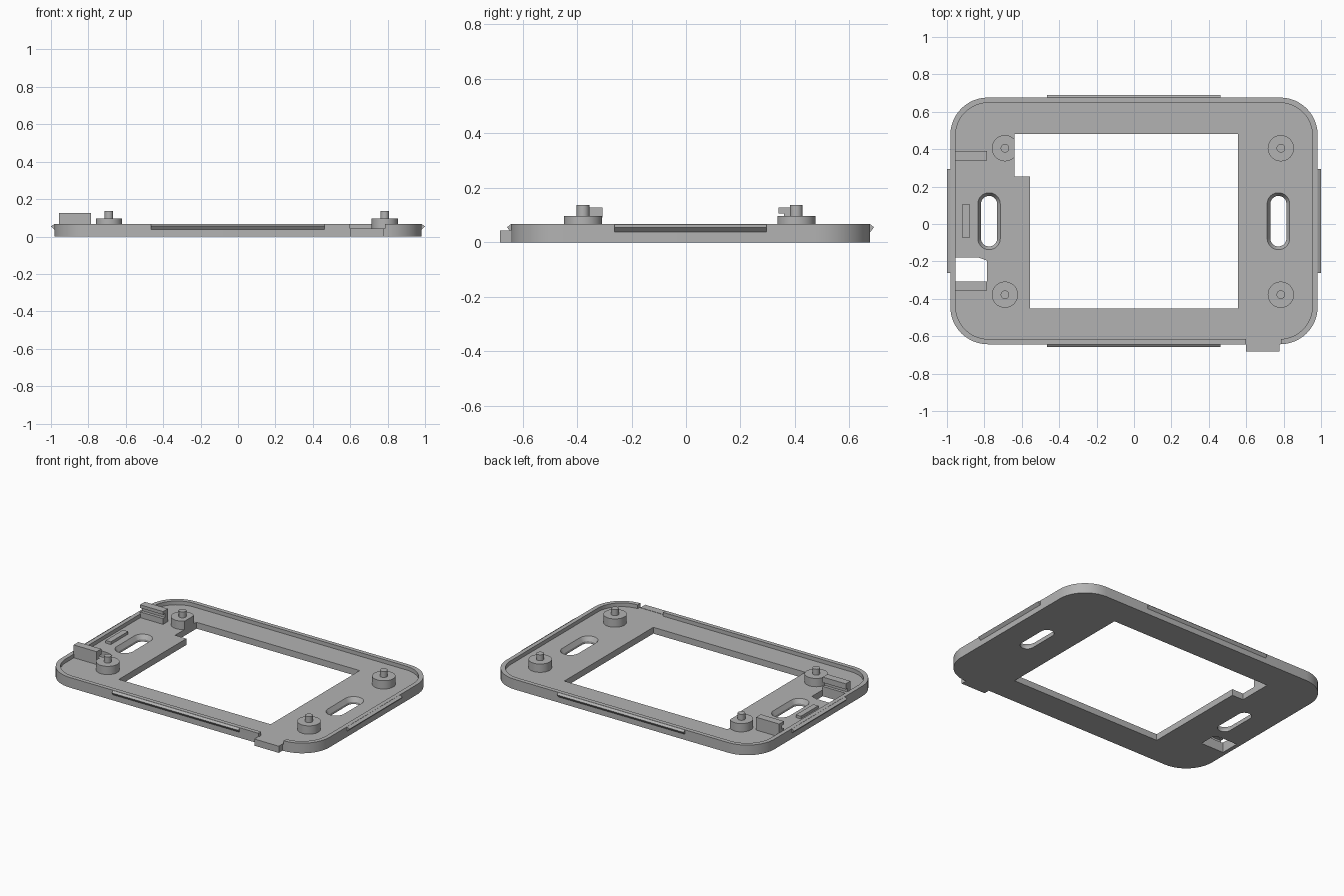
import bpy, bmesh
from math import sin, cos, pi, radians

if "Cube" in bpy.data.objects:
    bpy.data.objects.remove(bpy.data.objects["Cube"])

grey = bpy.data.materials.new("matte grey")
grey.use_nodes = True
grey.diffuse_color = (0.45, 0.45, 0.45, 1)
grey.node_tree.nodes["Principled BSDF"].inputs["Base Color"].default_value = grey.diffuse_color

FLOOR, RIM = 0.042, 0.067      # heights of the tray floor and rim
LEFT, RIGHT, FRONT, BACK = -0.982, 0.982, -0.643, 0.676
WALL = 0.028


def loft(name, rings):
    """Closed solid through a stack of equal-length rings of 3D points."""
    bm = bmesh.new()
    loops = [[bm.verts.new(p) for p in ring] for ring in rings]
    n = len(loops[0])
    bm.faces.new(loops[0])
    bm.faces.new(loops[-1])
    for a, b in zip(loops, loops[1:]):
        for i in range(n):
            bm.faces.new((a[i], a[(i + 1) % n], b[(i + 1) % n], b[i]))
    bmesh.ops.recalc_face_normals(bm, faces=bm.faces)
    mesh = bpy.data.meshes.new(name)
    bm.to_mesh(mesh)
    bm.free()
    mesh.materials.append(grey)
    obj = bpy.data.objects.new(name, mesh)
    bpy.context.collection.objects.link(obj)
    return obj


def prism(name, outline, z0, z1):
    return loft(name, [[(x, y, z) for x, y in outline] for z in (z0, z1)])


def rounded(x0, x1, y0, y1, r, steps=12):
    """Rounded rectangle outline, also used for circles and slots."""
    corners = ((x1 - r, y1 - r), (x0 + r, y1 - r), (x0 + r, y0 + r), (x1 - r, y0 + r))
    return [(cx + r * cos(pi / 2 * (q + i / steps)), cy + r * sin(pi / 2 * (q + i / steps)))
            for q, (cx, cy) in enumerate(corners) for i in range(steps + 1)]


def circle(x, y, r, n=40):
    return [(x + r * cos(2 * pi * i / n), y + r * sin(2 * pi * i / n)) for i in range(n)]


def box(name, x0, x1, y0, y1, z0, z1):
    return prism(name, [(x0, y0), (x1, y0), (x1, y1), (x0, y1)], z0, z1)


def cut(target, cutter, keep=False):
    mod = target.modifiers.new("cut", "BOOLEAN")
    mod.operation, mod.solver, mod.object = "DIFFERENCE", "EXACT", cutter
    bpy.context.view_layer.update()
    mesh = bpy.data.meshes.new_from_object(target.evaluated_get(bpy.context.evaluated_depsgraph_get()))
    target.modifiers.clear()
    target.data = mesh
    if not keep:
        bpy.data.objects.remove(cutter)


def smooth(obj):
    bpy.ops.object.select_all(action="DESELECT")
    obj.select_set(True)
    bpy.context.view_layer.objects.active = obj
    bpy.ops.object.shade_smooth_by_angle(angle=radians(30))


# Tray: rounded plate with a raised rim
tray = prism("tray", rounded(LEFT, RIGHT, FRONT, BACK, 0.2), 0, RIM)
cut(tray, prism("recess", rounded(LEFT + WALL, RIGHT - WALL, FRONT + WALL, BACK - WALL, 0.175), FLOOR, 0.2))

# Screen window with its stepped corner
window = prism("window_cutter", [(-0.557, -0.452), (0.556, -0.452), (0.556, 0.48),
                                 (-0.64, 0.48), (-0.64, 0.255), (-0.557, 0.255)], -0.1, 0.3)
cut(tray, window, keep=True)

# Connector opening and gap in the rim for the tab
cut(tray, prism("opening", [(-0.955, -0.307), (-0.787, -0.307), (-0.787, -0.195),
                            (-0.83, -0.18), (-0.955, -0.18)], -0.1, 0.3))
cut(tray, box("rim_gap", 0.6, 0.785, -0.8, -0.6, FLOOR, 0.2))

# Slots with flared upper edges
for x in (-0.775, 0.772):
    rings = []
    for z, w in ((-0.05, 0.043), (0.015, 0.043), (FLOOR, 0.06), (0.1, 0.06)):
        rings.append([(px, py, z) for px, py in
                      rounded(x - w, x + w, 0.015 - 0.092 - w, 0.015 + 0.092 + w, w - 0.0005)])
    cut(tray, loft("slot", rings))
smooth(tray)

# Mounting bosses with locating pins
for side, x in (("right", -0.69), ("left", 0.785)):
    for end, y in (("front", -0.378), ("back", 0.405)):
        boss = prism(f"{end}_{side}_boss", circle(x, y, 0.07), FLOOR - 0.005, 0.097)
        if (side, end) == ("right", "back"):
            cut(boss, window, keep=True)
        smooth(boss)
        smooth(prism(f"{end}_{side}_pin", circle(x, y, 0.023, 24), 0.095, 0.136))
bpy.data.objects.remove(window)

# Snap ridges: triangular bars along the four sides
MID, TOP, LOW = 0.055, 0.066, 0.037
for name, y, out in (("front_ridge", FRONT, -0.014), ("back_ridge", BACK, 0.014)):
    loft(name, [[(x, y - out / 3, LOW), (x, y, LOW), (x, y + out, MID), (x, y, TOP), (x, y - out / 3, TOP)]
                for x in (-0.465, 0.462)])
for name, x, out in (("right_ridge", LEFT, -0.018), ("left_ridge", RIGHT, 0.018)):
    loft(name, [[(x - out / 3, y, LOW), (x, y, LOW), (x + out, y, MID), (x, y, TOP), (x - out / 3, y, TOP)]
                for y in (-0.262, 0.295)])

# Pull tab on the front edge
box("front_tab", 0.598, 0.777, -0.683, FRONT + 0.01, 0, 0.044)

# Grooved board holders facing each other, and the small rib between them
for name, inner, outer, g0, g1 in (("back_holder", 0.34, 0.39, 0.08, 0.106),
                                   ("front_holder", -0.307, -0.356, 0.065, 0.09)):
    groove = inner + (outer - inner) * 0.4
    section = [(outer, FLOOR - 0.005), (inner, FLOOR - 0.005), (inner, g0), (groove, g0),
               (groove, g1), (inner, g1), (inner, 0.127), (outer, 0.127)]
    loft(name, [[(x, y, z) for y, z in section] for x in (-0.956, -0.787)])
box("side_rib", -0.917, -0.88, -0.075, 0.107, FLOOR - 0.005, 0.06)
